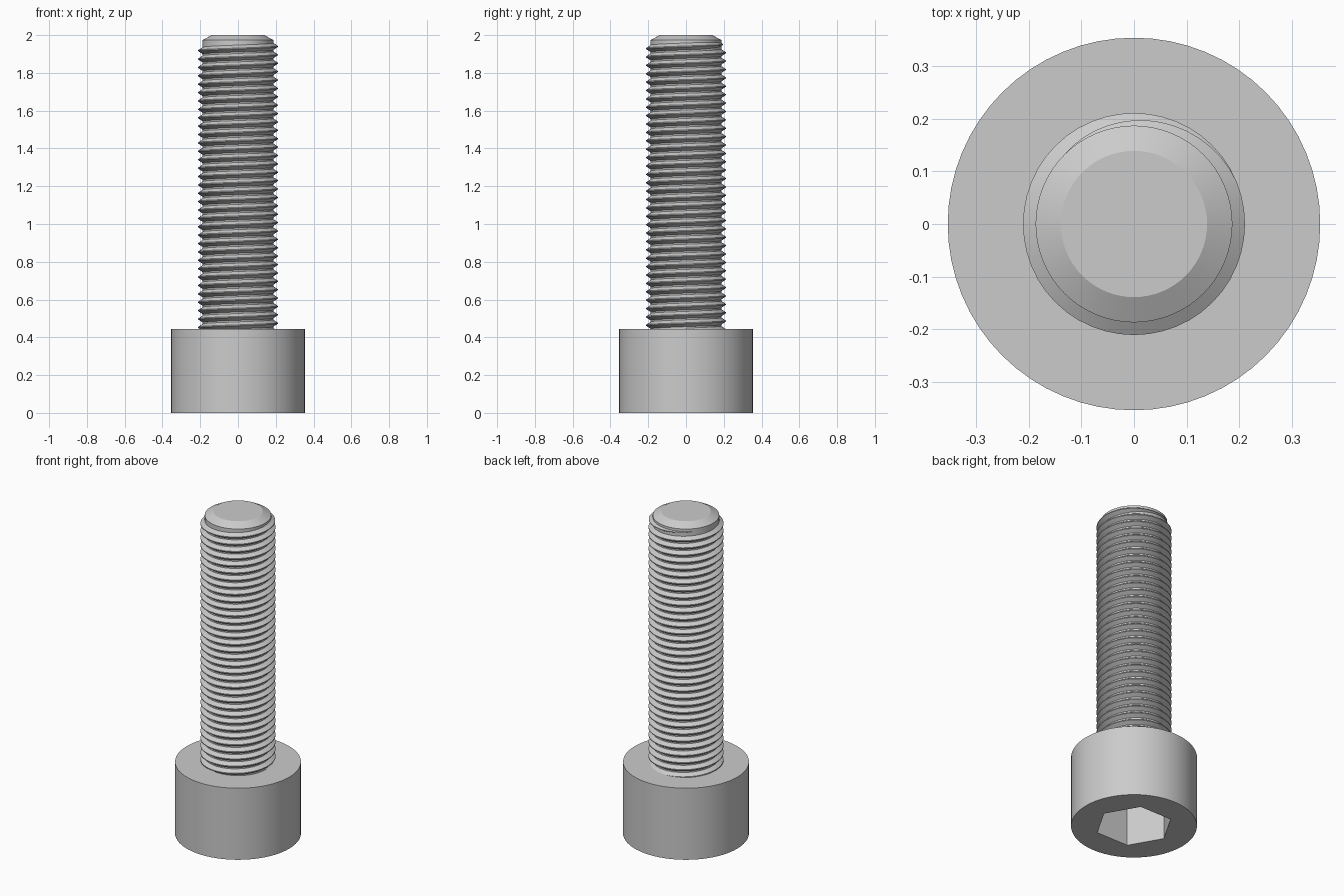
import bpy
import bmesh
from math import pi, cos, sin, radians

cube = bpy.data.objects.get("Cube")
if cube:
    bpy.data.objects.remove(cube)

steel = bpy.data.materials.new("grey_steel")
steel.use_nodes = True
colour = (0.6, 0.6, 0.6, 1)
steel.diffuse_color = colour
steel.node_tree.nodes["Principled BSDF"].inputs["Base Color"].default_value = colour

SIDES = 64
HEAD_R, HEAD_H = 0.354, 0.444
SOCKET_R, SOCKET_D = 0.219, 0.27
ROOT_R, CREST_R = 0.187, 0.211
PITCH = 0.0444


def ring(bm, radius, z, sides=SIDES):
    return [bm.verts.new((radius * cos(2 * pi * i / sides),
                          radius * sin(2 * pi * i / sides), z)) for i in range(sides)]


def skin(bm, a, b):
    n = len(a)
    for i in range(n):
        j = (i + 1) % n
        bm.faces.new((a[i], a[j], b[j], b[i]))


def finish(bm, name):
    bmesh.ops.recalc_face_normals(bm, faces=bm.faces[:])
    mesh = bpy.data.meshes.new(name)
    bm.to_mesh(mesh)
    bm.free()
    mesh.materials.append(steel)
    obj = bpy.data.objects.new(name, mesh)
    bpy.context.collection.objects.link(obj)
    bpy.ops.object.select_all(action='DESELECT')
    obj.select_set(True)
    bpy.context.view_layer.objects.active = obj
    bpy.ops.object.shade_smooth_by_angle(angle=radians(25))


# Cylindrical head with a hexagonal socket underneath
bm = bmesh.new()
low, high = ring(bm, HEAD_R, 0), ring(bm, HEAD_R, HEAD_H)
mouth, floor = ring(bm, SOCKET_R, 0, 6), ring(bm, SOCKET_R, SOCKET_D, 6)
skin(bm, low, high)
skin(bm, mouth, floor)
bm.faces.new(high)
bm.faces.new(floor)
rim = [e for e in bm.edges if all(v.co.z == 0 for v in e.verts)]
bmesh.ops.triangle_fill(bm, edges=rim, use_beauty=True)
finish(bm, "socket_head")

# Plain core of the shank with a chamfered tip
bm = bmesh.new()
profile = [(ROOT_R, HEAD_H - 0.02), (ROOT_R, 1.974), (0.139, 2.0)]
rings = [ring(bm, r, z) for r, z in profile]
for a, b in zip(rings, rings[1:]):
    skin(bm, a, b)
bm.faces.new(rings[0])
bm.faces.new(rings[-1])
finish(bm, "shank_core")

# Right-handed helical ridge that fades out near the tip
bm = bmesh.new()
STEPS = 48
first, last, fade = -34 * STEPS, 18, 15
sections = []
for i in range(first, last + 1):
    turn = i / STEPS
    size = min(1, (last - i) / fade + 0.02)
    section = []
    for height, offset in ((-0.1, -0.45), (1, -0.06), (1, 0.06), (-0.1, 0.45)):
        r = ROOT_R + (CREST_R - ROOT_R) * height * size
        z = 1.94 + PITCH * (turn + offset * size)
        section.append(bm.verts.new((r * cos(2 * pi * turn), r * sin(2 * pi * turn), z)))
    sections.append(section)
for a, b in zip(sections, sections[1:]):
    skin(bm, a, b)
bm.faces.new(sections[0])
bm.faces.new(sections[-1])
finish(bm, "screw_thread")
